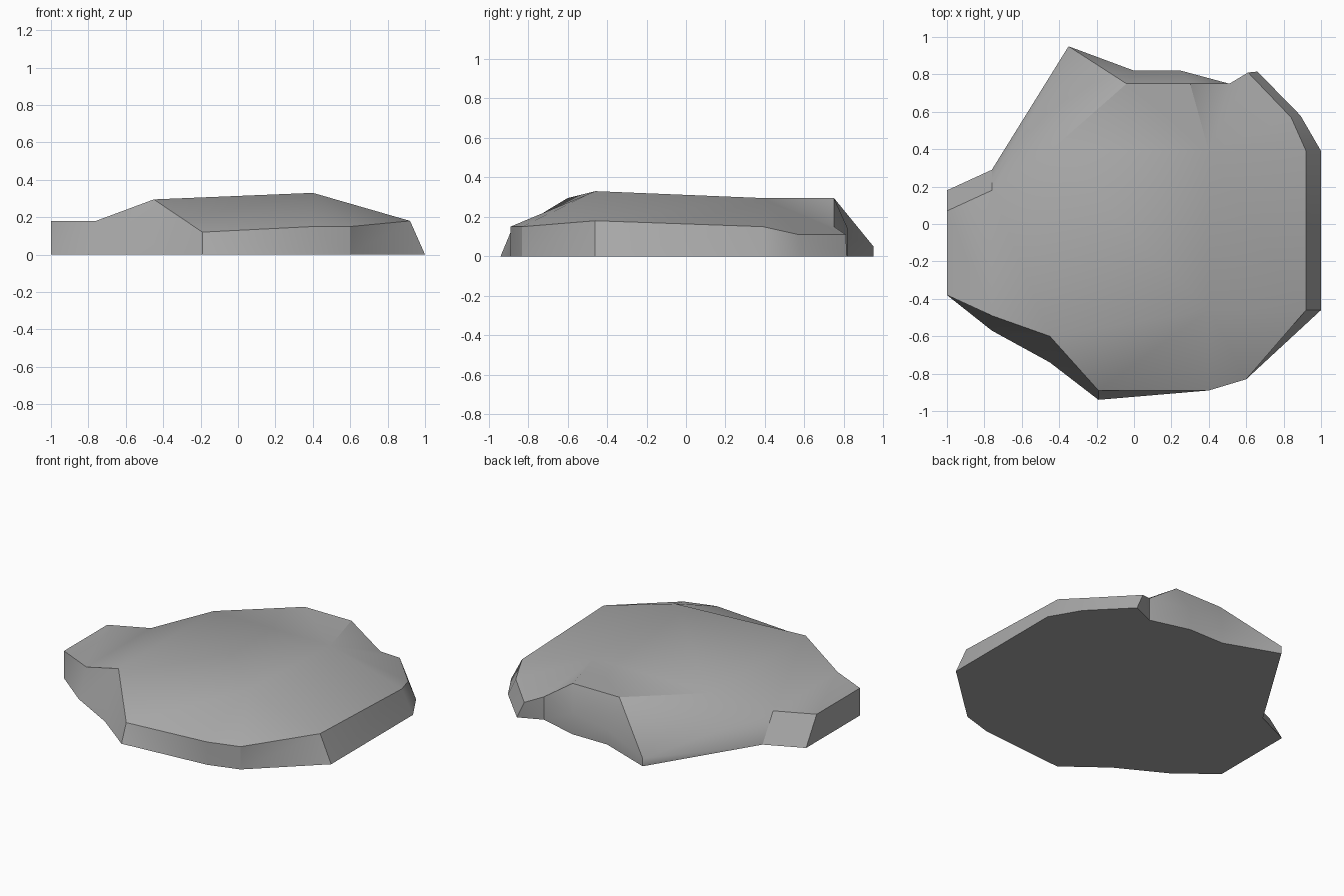
import bpy
import bmesh
import math

default_cube = bpy.data.objects.get("Cube")
if default_cube:
    bpy.data.objects.remove(default_cube, do_unlink=True)


def flat_material(name, colour):
    material = bpy.data.materials.new(name)
    material.use_nodes = True
    material.diffuse_color = colour
    shader = material.node_tree.nodes["Principled BSDF"]
    shader.inputs["Base Color"].default_value = colour
    shader.inputs["Roughness"].default_value = 0.9
    return material


# Ground outline and the shoulder above each corner, counter-clockwise:
# name: (ground x, y), (shoulder x, y, z)
RIM = {
    "tail_front": ((-1, -.38), (-1, -.38, .18)),
    "neck_front": ((-.76, -.57), (-.76, -.49, .18)),
    "crest_front": ((-.45, -.74), (-.45, -.6, .295)),
    "front_left": ((-.19, -.94), (-.19, -.89, .12)),
    "front_mid": ((.4, -.89), (.4, -.89, .15)),
    "front_right": ((.6, -.83), (.6, -.83, .15)),
    "side_front": ((1, -.46), (.92, -.46, .18)),
    "side_back": ((1, .39), (.92, .39, .15)),
    "corner": ((.89, .58), (.84, .57, .11)),
    "knob": ((.66, .815), (.61, .81, .11)),
    "notch": ((.51, .75), (.51, .75, .15)),
    "back_right": ((.25, .82), (.25, .82, .14)),
    "back_left": ((0, .82), (0, .82, .1)),
    "spike": ((-.35, .95), (-.35, .95, .05)),
    "neck_back": ((-.76, .29), (-.76, .18, .18)),
    "tail_back": ((-1, .18), (-1, .07, .18)),
}

# Corners of the raised plateau
PLATEAU = {
    "peak": (.4, -.46, .33),
    "shelf": (.4, .39, .295),
    "brow_right": (.3, .75, .295),
    "brow_left": (-.04, .75, .295),
    "crest_back": (-.45, .39, .295),
}

# Upper facets, each listed by its corner names
FACETS = [
    "crest_front peak shelf brow_right brow_left crest_back",
    "tail_front neck_front neck_back tail_back",
    "neck_front crest_front crest_back neck_back",
    "crest_front front_left front_mid peak",
    "front_mid front_right side_front peak",
    "peak side_front side_back shelf",
    "shelf side_back corner",
    "shelf corner knob",
    "shelf knob notch brow_right",
    "brow_right notch back_right",
    "brow_right back_right back_left brow_left",
    "brow_left back_left spike",
    "brow_left spike crest_back",
    "crest_back spike neck_back",
]


def build_rock(name, material):
    bm = bmesh.new()
    ground = [bm.verts.new((x, y, 0)) for (x, y), _ in RIM.values()]
    corners = {key: bm.verts.new(top) for key, (_, top) in RIM.items()}
    shoulder = list(corners.values())
    corners.update({key: bm.verts.new(co) for key, co in PLATEAU.items()})

    # Side walls between the ground outline and the shoulder
    for i in range(len(ground)):
        j = (i + 1) % len(ground)
        bm.faces.new((ground[i], ground[j], shoulder[j], shoulder[i]))

    # Sloping facets, plateau and flat underside
    for facet in FACETS:
        bm.faces.new([corners[key] for key in facet.split()])
    bm.faces.new(list(reversed(ground)))

    bmesh.ops.recalc_face_normals(bm, faces=bm.faces[:])
    bmesh.ops.triangulate(bm, faces=bm.faces[:])
    mesh = bpy.data.meshes.new(name)
    bm.to_mesh(mesh)
    bm.free()
    mesh.materials.append(material)
    rock = bpy.data.objects.new(name, mesh)
    bpy.context.collection.objects.link(rock)
    return rock


stone = flat_material("stone_grey", (.4, .4, .4, 1))
rock_slab = build_rock("rock_slab", stone)

# Soft facets with crisp edges at the steep breaks
bpy.ops.object.select_all(action="DESELECT")
rock_slab.select_set(True)
bpy.context.view_layer.objects.active = rock_slab
bpy.ops.object.shade_smooth_by_angle(angle=math.radians(30))
